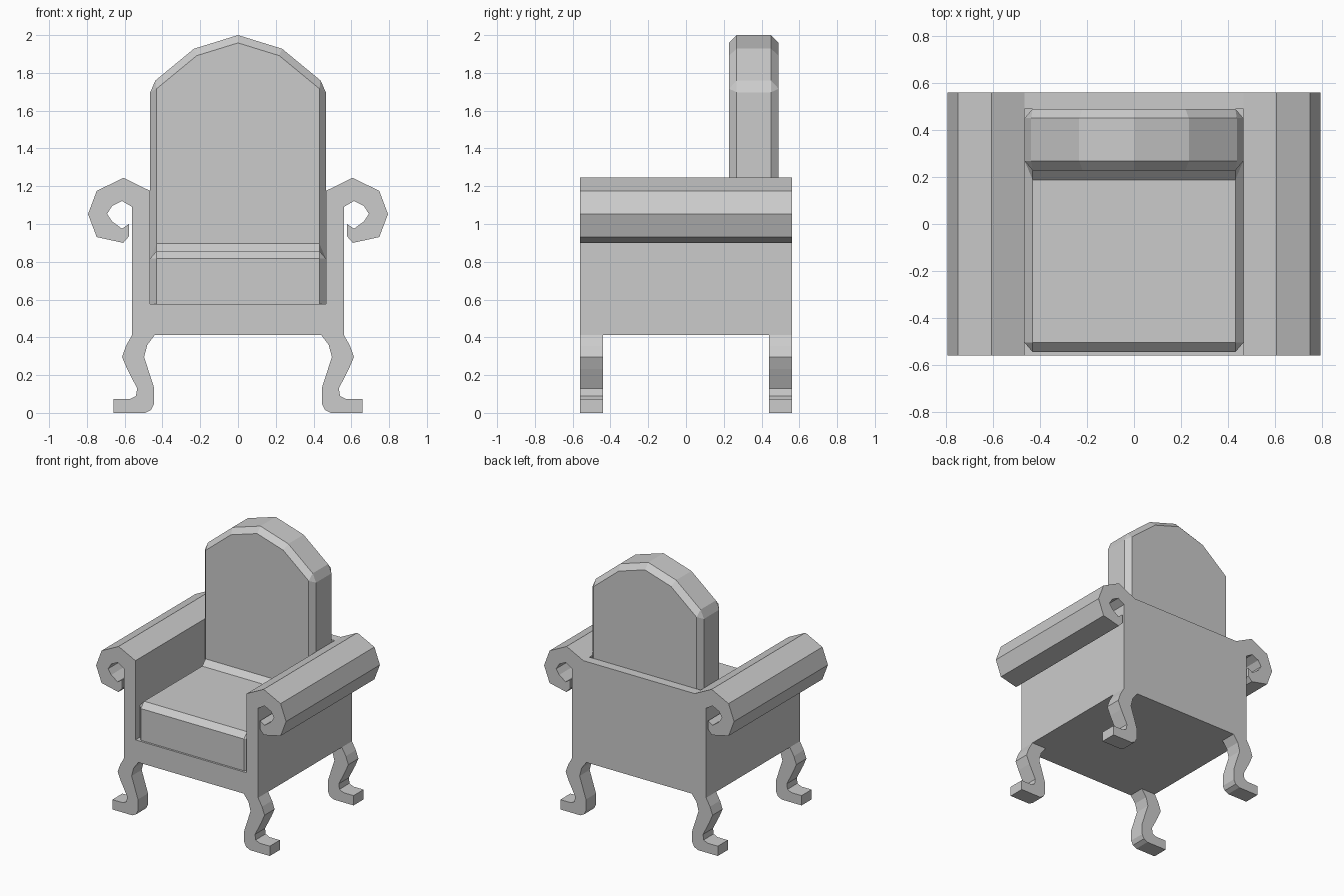
import bpy, bmesh

cube = bpy.data.objects.get("Cube")
if cube:
    bpy.data.objects.remove(cube, do_unlink=True)

GREY = (0.6, 0.6, 0.6, 1)
grey = bpy.data.materials.new("plain grey")
grey.use_nodes = True
grey.diffuse_color = GREY
grey.node_tree.nodes["Principled BSDF"].inputs["Base Color"].default_value = GREY


def finish(name, bm):
    bmesh.ops.recalc_face_normals(bm, faces=bm.faces)
    mesh = bpy.data.meshes.new(name)
    bm.to_mesh(mesh)
    bm.free()
    mesh.materials.append(grey)
    obj = bpy.data.objects.new(name, mesh)
    bpy.context.collection.objects.link(obj)
    return obj


def extrude(bm, face, dy):
    """Push a face along y and return the moved cap."""
    cap = bmesh.ops.extrude_face_region(bm, geom=[face])["geom"]
    bmesh.ops.translate(bm, vec=(0, dy, 0),
                        verts=[v for v in cap if isinstance(v, bmesh.types.BMVert)])
    if face.is_valid:
        bm.faces.remove(face)
    return next(f for f in cap if isinstance(f, bmesh.types.BMFace))


def prism(name, profile, y0, y1):
    """Extrude an x-z outline from y0 to y1."""
    bm = bmesh.new()
    front = bm.faces.new([bm.verts.new((x, y0, z)) for x, z in profile])
    back = bm.faces.new([bm.verts.new((x, y1, z)) for x, z in profile])
    a, b = list(front.verts), list(back.verts)
    for i in range(len(a)):
        j = (i + 1) % len(a)
        bm.faces.new((a[i], a[j], b[j], b[i]))
    return finish(name, bm)


def mirrored(half):
    return half + [(-x, z) for x, z in reversed(half)]


SIDE, DEPTH, FLOOR, SEAT, RAIL = 0.465, 0.56, 0.413, 0.577, 1.175

# Seat base and scrolled arms in one outline
arm = [(0.56, FLOOR), (0.56, 1.09), (0.614, 1.122), (0.667, 1.095), (0.693, 1.053),
       (0.667, 1.014), (0.614, 0.975), (0.577, 1.0), (0.577, 0.935), (0.608, 0.9),
       (0.748, 0.931), (0.794, 1.052), (0.748, RAIL), (0.606, 1.245),
       (SIDE, RAIL), (SIDE, SEAT)]
prism("base_and_arms", mirrored(arm), -DEPTH, DEPTH)

# Low panel closing the back
prism("back_panel", mirrored([(SIDE, SEAT), (SIDE, RAIL)]), 0.49, DEPTH)

# Curved legs with outward feet
leg = [(0.44, FLOOR), (0.48, 0.36), (0.497, 0.296), (0.444, 0.132), (0.444, 0.048),
       (0.46, 0.016), (0.492, 0), (0.658, 0), (0.658, 0.074), (0.571, 0.074),
       (0.54, 0.09), (0.534, 0.13), (0.587, 0.233), (0.614, 0.296), (0.593, 0.355),
       (0.56, FLOOR)]
for side, sx in (("left", 1), ("right", -1)):
    outline = [(sx * x, z) for x, z in leg]
    prism("front_leg_" + side, outline, -DEPTH, -0.44)
    prism("back_leg_" + side, outline, 0.44, DEPTH)

# L-shaped cushion: arched back with the seat pulled forward from it
SQUEEZE = 0.85
TOP, BOTTOM, BACK_Y = 0.857, 0.5, 0.228
half = [(SIDE, TOP), (SIDE, 1.737), (0.233, 1.928)]
arch = half + [(0, 2)] + [(-x, z) for x, z in reversed(half)]
bm = bmesh.new()
ring = [bm.verts.new((x / SQUEEZE, 0.49, z)) for x, z in arch]
low = [bm.verts.new((x / SQUEEZE, 0.49, BOTTOM)) for x in (-SIDE, SIDE)]
upper = bm.faces.new(ring)
lower = bm.faces.new([ring[0], ring[-1]] + low)
rear = [list(upper.verts), list(lower.verts)]
caps = bmesh.ops.extrude_face_region(bm, geom=[upper, lower], use_keep_orig=True)["geom"]
bmesh.ops.translate(bm, vec=(0, BACK_Y - 0.49, 0),
                    verts=[v for v in caps if isinstance(v, bmesh.types.BMVert)])
seat_face = min((f for f in caps if isinstance(f, bmesh.types.BMFace)),
                key=lambda f: f.calc_center_median().z)
extrude(bm, seat_face, -0.545 - BACK_Y)
bmesh.ops.recalc_face_normals(bm, faces=bm.faces)
bmesh.ops.dissolve_limit(bm, angle_limit=0.02, verts=bm.verts, edges=bm.edges)
cushion = finish("cushion", bm)
cushion.scale.x = SQUEEZE
bevel = cushion.modifiers.new("chamfer", "BEVEL")
bevel.width = 0.04
bevel.segments = 1
bevel.limit_method = "ANGLE"
bevel.angle_limit = 0.7
